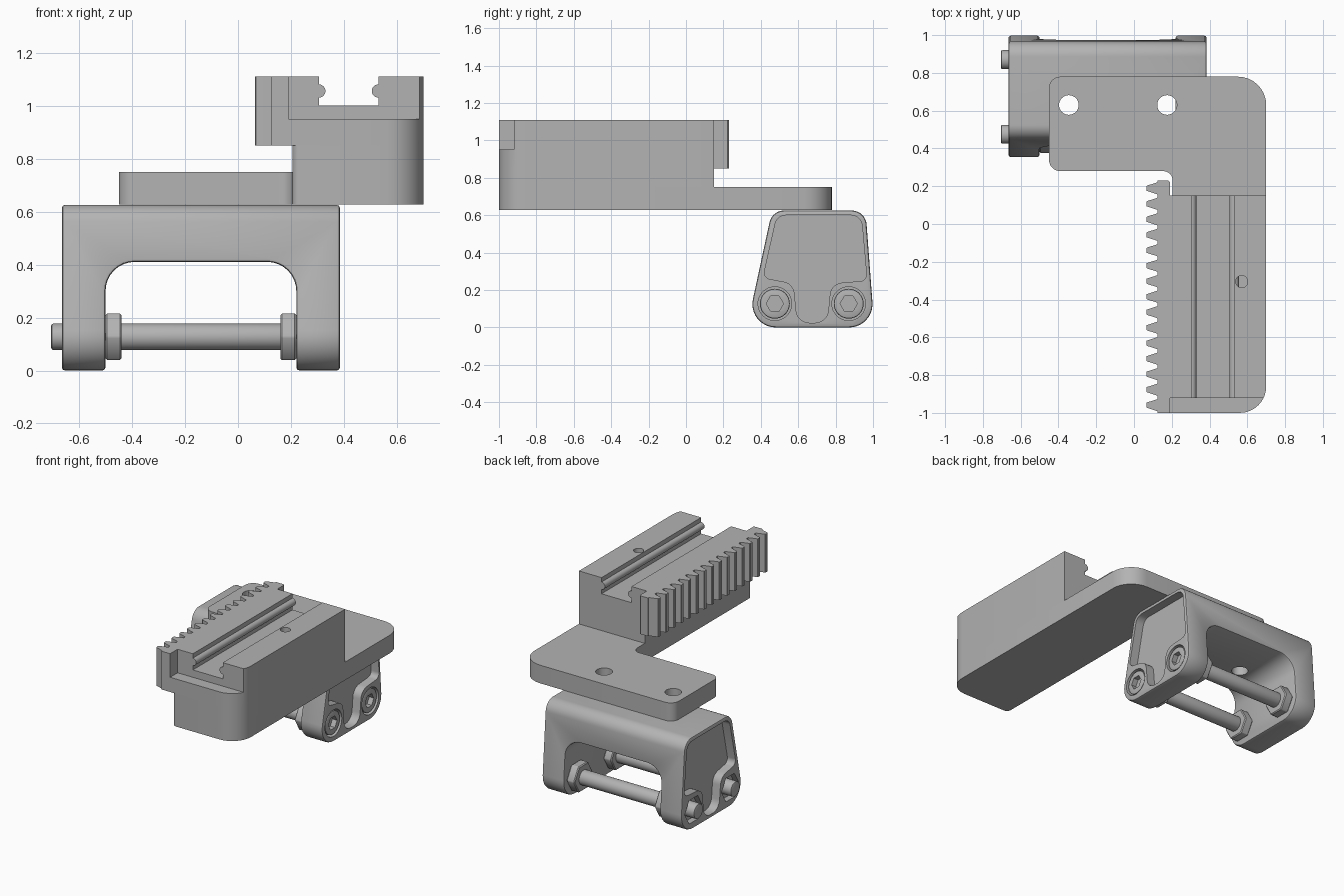
import bpy, bmesh, math
from mathutils import Vector

cube = bpy.data.objects.get("Cube")
if cube:
    bpy.data.objects.remove(cube, do_unlink=True)

grey = bpy.data.materials.new("machined_grey")
grey.use_nodes = True
COLOUR = (0.45, 0.45, 0.45, 1)
grey.diffuse_color = COLOUR
grey.node_tree.nodes["Principled BSDF"].inputs["Base Color"].default_value = COLOUR


def rounded(corners, steps=8):
    """Outline from (u, v, radius) corners, each filleted by an arc."""
    out = []
    for i, (u, v, r) in enumerate(corners):
        p = Vector((u, v))
        if r == 0:
            out.append(p)
            continue
        a = (Vector(corners[i - 1][:2]) - p).normalized()
        b = (Vector(corners[(i + 1) % len(corners)][:2]) - p).normalized()
        half = a.angle(b) / 2
        centre = p + (a + b).normalized() * (r / math.sin(half))
        start = p + a * (r / math.tan(half)) - centre
        end = p + b * (r / math.tan(half)) - centre
        sweep = start.angle_signed(end)
        for k in range(steps + 1):
            t = -sweep * k / steps
            out.append(centre + Vector((start.x * math.cos(t) - start.y * math.sin(t),
                                        start.x * math.sin(t) + start.y * math.cos(t))))
    return out


def rect(u0, v0, u1, v1):
    return [(u0, v0), (u1, v0), (u1, v1), (u0, v1)]


def ring(u, v, r, n=32):
    return [(u + r * math.cos(math.tau * k / n), v + r * math.sin(math.tau * k / n)) for k in range(n)]


def prism(name, outline, axis, start, end):
    """Extrude a 2D outline along an axis."""
    place = {"X": lambda p, w: (w, p[0], p[1]),
             "Y": lambda p, w: (p[0], w, p[1]),
             "Z": lambda p, w: (p[0], p[1], w)}[axis]
    bm = bmesh.new()
    low = [bm.verts.new(place(p, start)) for p in outline]
    high = [bm.verts.new(place(p, end)) for p in outline]
    bm.faces.new(low)
    bm.faces.new(high)
    for i in range(len(low)):
        bm.faces.new((low[i - 1], low[i], high[i], high[i - 1]))
    bmesh.ops.recalc_face_normals(bm, faces=bm.faces)
    mesh = bpy.data.meshes.new(name)
    bm.to_mesh(mesh)
    bm.free()
    mesh.materials.append(grey)
    obj = bpy.data.objects.new(name, mesh)
    bpy.context.collection.objects.link(obj)
    return obj


def apply(obj, mod):
    bpy.context.view_layer.objects.active = obj
    bpy.ops.object.modifier_apply(modifier=mod.name)


def cut(obj, *shape):
    cutter = prism("cutter", *shape)
    mod = obj.modifiers.new("cut", "BOOLEAN")
    mod.operation, mod.solver, mod.object = "DIFFERENCE", "EXACT", cutter
    apply(obj, mod)
    bpy.data.objects.remove(cutter, do_unlink=True)


def bevel(obj, width, segments=2):
    mod = obj.modifiers.new("bevel", "BEVEL")
    mod.width, mod.segments, mod.limit_method = width, segments, "ANGLE"
    mod.angle_limit = math.radians(40)
    apply(obj, mod)


HOLES = [(-0.345, 0.63), (0.175, 0.63)]
BOLTS = [(0.475, 0.127), (0.87, 0.127)]

# L-shaped mounting plate
plate = prism("mounting_plate", rounded([
    (0.205, -1, 0.03), (0.70, -1, 0.14), (0.70, 0.78, 0.15), (-0.45, 0.78, 0.06),
    (-0.45, 0.28, 0.06), (0.205, 0.28, 0.05)]), "Z", 0.627, 0.75)
for h in HOLES:
    cut(plate, ring(*h, 0.052), "Z", 0.5, 0.9)

# Rail block on the long leg of the plate
lower = prism("rail_block_lower", rounded([
    (0.205, -1, 0.03), (0.70, -1, 0.14), (0.70, 0.15, 0), (0.205, 0.15, 0)]), "Z", 0.75, 0.85)
rail = prism("rail_block_upper", rounded([
    (0.19, -1, 0), (0.70, -1, 0.14), (0.70, 0.15, 0), (0.19, 0.15, 0)]), "Z", 0.85, 1.11)
cut(rail, rect(0.1, 0.95, 0.8, 1.2), "Y", -1.1, -0.92)
cut(rail, rect(0.305, 1.0, 0.53, 1.2), "Y", -1.1, 0.3)
cut(rail, ring(0.57, -0.305, 0.032), "Z", 0.98, 1.2)

# Round beads along both walls of the channel
for side, x in (("left", 0.53), ("right", 0.305)):
    prism(side + "_rail_bead", ring(x, 1.055, 0.025, 24), "Y", -0.92, 0.15)

# Toothed rack
TEETH, PITCH = 15, 1.23 / 15
TOOTH = [(0.125, -0.40), (0.112, -0.34), (0.068, -0.17), (0.065, -0.12),
         (0.065, 0.12), (0.068, 0.17), (0.112, 0.34), (0.125, 0.40)]
outline = [(0.19, -1), (0.125, -1)]
for i in range(TEETH):
    mid = -1 + PITCH * (i + 0.5)
    outline += [(x, mid + PITCH * t) for x, t in TOOTH]
outline += [(0.125, 0.23), (0.182, 0.23), (0.19, 0.222)]
rack = prism("toothed_rack", outline, "Z", 0.85, 1.11)

# Clamp bracket with arched opening
bracket = prism("clamp_bracket", rounded([
    (0.325, 0, 0.125), (1.007, 0, 0.125), (0.96, 0.625, 0.08), (0.46, 0.625, 0.08)], 10),
    "X", -0.665, 0.385)
cut(bracket, rounded([(-0.50, -0.2, 0), (0.22, -0.2, 0), (0.22, 0.41, 0.11), (-0.50, 0.41, 0.11)]),
    "Y", 0.1, 1.2)
bevel(bracket, 0.012)
for h in HOLES:
    cut(bracket, ring(*h, 0.052), "Z", 0.3, 0.9)

# Pockets in both end faces, dipping between the bolts
pocket = rounded([
    (0.487, 0.60, 0.06), (0.937, 0.60, 0.06), (0.968, 0.25, 0.035), (0.775, 0.235, 0.07),
    (0.755, 0.025, 0.07), (0.595, 0.025, 0.07), (0.575, 0.235, 0.07), (0.412, 0.265, 0.035)], 6)
cut(bracket, pocket, "X", 0.325, 0.5)
cut(bracket, pocket, "X", -0.8, -0.605)

# Bolts with socket heads, hex nuts and recesses
for (y, z), side in zip(BOLTS, ("front", "back")):
    cut(bracket, ring(y, z, 0.09), "X", 0.335, 0.5)
    cut(bracket, ring(y, z, 0.092, 6), "X", -0.8, -0.625)
    shaft = prism(side + "_bolt_shaft", ring(y, z, 0.05), "X", -0.705, 0.335)
    bevel(shaft, 0.008)
    head = prism(side + "_bolt_head", ring(y, z, 0.08), "X", 0.33, 0.38)
    bevel(head, 0.008)
    cut(head, ring(y, z, 0.046, 6), "X", 0.345, 0.5)
    for end, x in (("right", -0.50), ("left", 0.16)):
        nut = prism(f"{side}_{end}_nut", ring(y, z, 0.101, 6), "X", x, x + 0.06)
        bevel(nut, 0.006, 1)

# Smooth curved faces, keep sharp edges
bpy.ops.object.select_all(action="DESELECT")
for obj in bpy.context.collection.objects:
    if obj.type == "MESH" and grey.name in obj.data.materials:
        obj.select_set(True)
        bpy.context.view_layer.objects.active = obj
bpy.ops.object.shade_smooth_by_angle(angle=math.radians(30))
